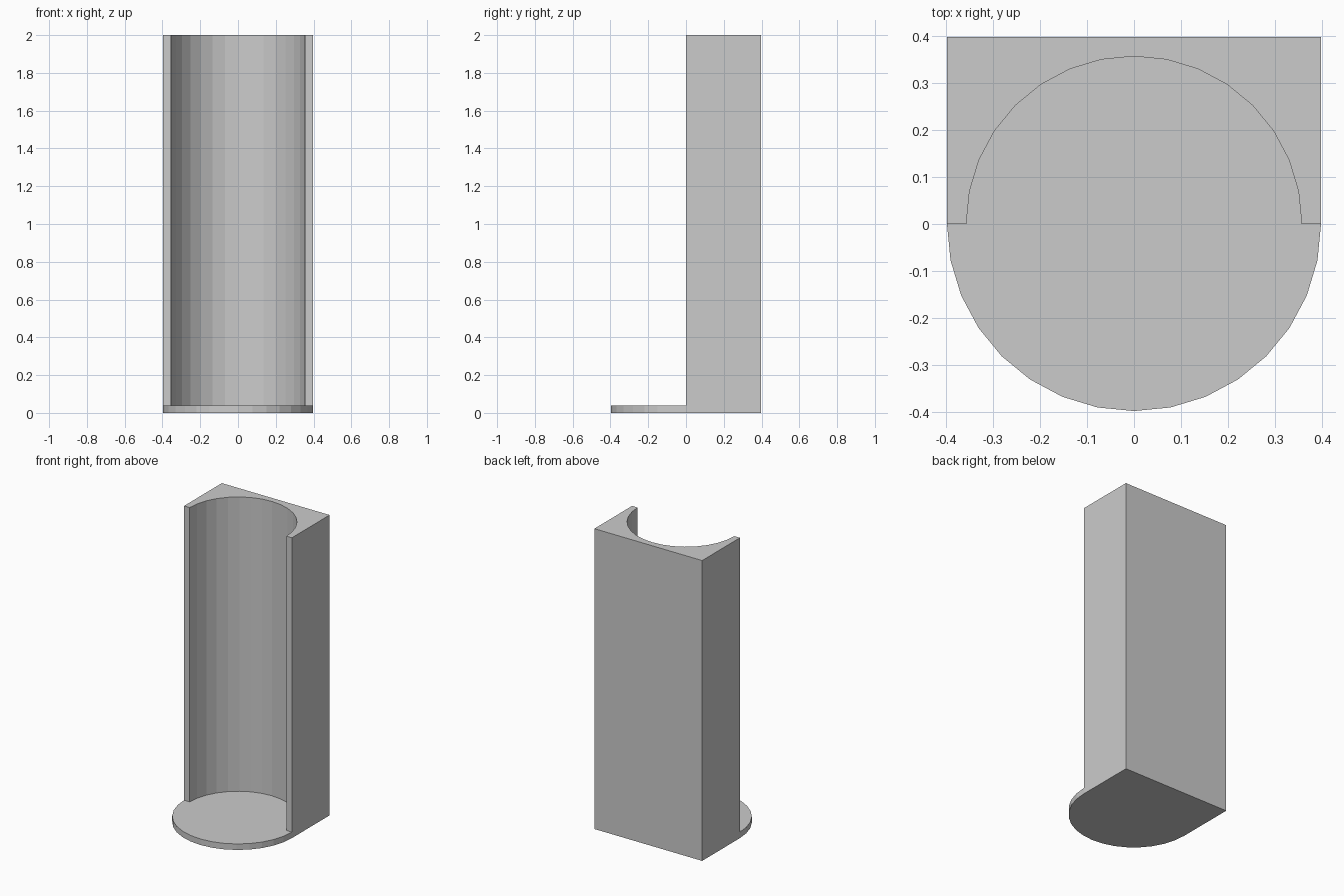
import bpy, bmesh
from math import sin, cos, pi

if "Cube" in bpy.data.objects:
    bpy.data.objects.remove(bpy.data.objects["Cube"])

R, r = 0.397, 0.356        # outer half width, recess radius
FLOOR, TOP = 0.04, 2.0     # base plate thickness, full height
N = 16                     # segments per half circle


def arc(radius, start):
    """Half circle, counter-clockwise from the start angle, with exact ends."""
    return [(round(radius * cos(start + pi * i / N), 6),
             round(radius * sin(start + pi * i / N), 6)) for i in range(N + 1)]


bm = bmesh.new()


def cap(outline, z):
    bm.faces.new([bm.verts.new((x, y, z)) for x, y in outline])


def sides(outline, z0, z1):
    for (x0, y0), (x1, y1) in zip(outline, outline[1:] + outline[:1]):
        bm.faces.new([bm.verts.new(p) for p in
                      ((x0, y0, z0), (x1, y1, z0), (x1, y1, z1), (x0, y0, z1))])


front = arc(R, pi)
inner = arc(r, 0)
corners = [(R, R), (-R, R)]

# Base plate: round in front, square behind
base = front + corners
cap(base, 0)
sides(base, 0, FLOOR)
cap(front + inner, FLOOR)

# Tall back block with half-round recess
wall = [(R, 0)] + corners + [(-R, 0)] + inner[::-1]
sides(wall, FLOOR, TOP)
cap(wall, TOP)

# Weld into one closed, flat-shaded solid
bmesh.ops.remove_doubles(bm, verts=bm.verts[:], dist=1e-4)
bmesh.ops.recalc_face_normals(bm, faces=bm.faces[:])
mesh = bpy.data.meshes.new("alcove_wall")
bm.to_mesh(mesh)
bm.free()
bpy.context.collection.objects.link(bpy.data.objects.new("alcove_wall", mesh))
